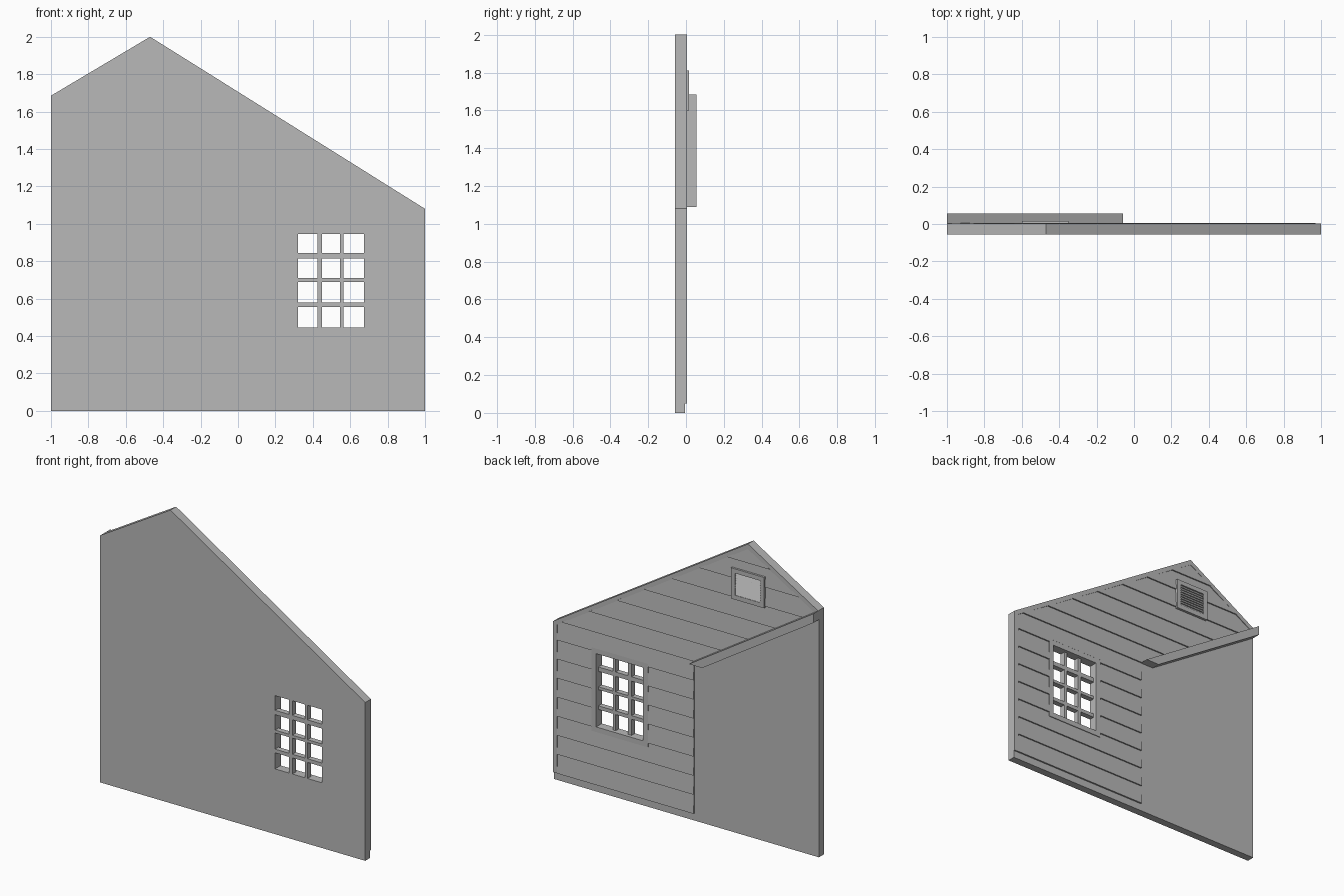
import bpy, bmesh
from mathutils import Vector

cube = bpy.data.objects.get("Cube")
if cube:
    bpy.data.objects.remove(cube, do_unlink=True)

grey = bpy.data.materials.new("plain_grey")
grey.use_nodes = True
COLOUR = (0.48, 0.48, 0.48, 1)
grey.diffuse_color = COLOUR
grey.node_tree.nodes["Principled BSDF"].inputs["Base Color"].default_value = COLOUR


def add_prism(bm, outline, y0, y1):
    """Extrude an x-z outline from y0 to y1."""
    face = bm.faces.new([bm.verts.new((x, y0, z)) for x, z in outline])
    new = bmesh.ops.extrude_face_region(bm, geom=[face])["geom"]
    verts = [v for v in new if isinstance(v, bmesh.types.BMVert)]
    bmesh.ops.translate(bm, verts=verts, vec=(0, y1 - y0, 0))


def add_box(bm, x0, x1, y0, y1, z0, z1):
    add_prism(bm, [(x0, z0), (x1, z0), (x1, z1), (x0, z1)], y0, y1)


def finish(name, bm):
    bmesh.ops.recalc_face_normals(bm, faces=bm.faces[:])
    mesh = bpy.data.meshes.new(name)
    bm.to_mesh(mesh)
    bm.free()
    mesh.materials.append(grey)
    obj = bpy.data.objects.new(name, mesh)
    bpy.context.collection.objects.link(obj)
    return obj


def clip(bm, point, keep):
    """Keep the part of a closed solid on the 'keep' side of a plane."""
    bmesh.ops.bisect_plane(bm, geom=bm.verts[:] + bm.edges[:] + bm.faces[:],
                           plane_co=point, plane_no=keep, clear_inner=True)
    edges = [e for e in bm.edges if e.is_boundary]
    if edges:
        bmesh.ops.holes_fill(bm, edges=edges, sides=0)


FRONT, WALL_BACK, TRIM_BACK = -0.057, -0.005, 0.004
RIDGE, LOW_EAVE, HIGH_EAVE = (-0.47, 2.0), (1.0, 1.08), (-1.0, 1.685)
RAIL_END = (-0.06, 1.09)
columns = [(0.32, 0.425), (0.45, 0.545), (0.565, 0.675)]
rows = [(0.445, 0.555), (0.58, 0.69), (0.71, 0.815), (0.845, 0.945)]
WX0, WX1, WZ0, WZ1 = 0.32, 0.675, 0.445, 0.945
TRIM = 0.035

# Gable wall with the window opening
bm = bmesh.new()
add_prism(bm, [(-1, 0), (1, 0), LOW_EAVE, RIDGE, HIGH_EAVE], FRONT, WALL_BACK)
wall = finish("gable_wall", bm)
bm = bmesh.new()
add_box(bm, WX0, WX1, -0.2, 0.2, WZ0, WZ1)
cutter = finish("window_cutter", bm)
cutter.hide_render = True
cutter.hide_viewport = False
mod = wall.modifiers.new("window_opening", "BOOLEAN")
mod.object, mod.operation, mod.solver = cutter, "DIFFERENCE", "EXACT"
bpy.context.view_layer.objects.active = wall
bpy.ops.object.modifier_apply(modifier=mod.name)
bpy.data.objects.remove(cutter, do_unlink=True)

# Window bars between the panes
bm = bmesh.new()
for a, b in zip(columns, columns[1:]):
    add_box(bm, a[1], b[0], FRONT, -0.02, WZ0, WZ1)
for a, b in zip(rows, rows[1:]):
    for x0, x1 in columns:
        add_box(bm, x0, x1, FRONT, -0.02, a[1], b[0])
finish("window_bars", bm)

# Window surround on the siding side
bm = bmesh.new()
for x0, x1 in ((WX0 - TRIM, WX0), (WX1, WX1 + TRIM)):
    add_box(bm, x0, x1, WALL_BACK, TRIM_BACK, WZ0 - TRIM, WZ1 + TRIM)
for z0, z1 in ((WZ0 - TRIM, WZ0), (WZ1, WZ1 + TRIM)):
    add_box(bm, WX0, WX1, WALL_BACK, TRIM_BACK, z0, z1)
finish("window_surround", bm)

# Corner board and sloping edge boards
bm = bmesh.new()
add_box(bm, 0.97, 1, WALL_BACK, TRIM_BACK, 0.05, 1.06)
for eave in (LOW_EAVE, HIGH_EAVE):
    add_prism(bm, [eave, RIDGE, (RIDGE[0], RIDGE[1] - 0.035), (eave[0], eave[1] - 0.035)],
              WALL_BACK, TRIM_BACK)
finish("edge_boards", bm)

# Lapped siding boards, clipped to the gable and around the window
START, PITCH = 0.05, 0.13
roof_low = ((1, 0, 1.05), (-0.626, 0, -1))
roof_high = ((-1, 0, 1.655), (0.594, 0, -1))
left, right = WX0 - TRIM, WX1 + TRIM
zones = [
    [((left, 0, 0), (-1, 0, 0))],
    [((right, 0, 0), (1, 0, 0))],
    [((left, 0, 0), (1, 0, 0)), ((right, 0, 0), (-1, 0, 0)), ((0, 0, WZ0 - TRIM), (0, 0, -1))],
    [((left, 0, 0), (1, 0, 0)), ((right, 0, 0), (-1, 0, 0)), ((0, 0, WZ1 + TRIM), (0, 0, 1))],
]
siding = bmesh.new()
for i in range(15):
    z0, z1 = START + i * PITCH, START + (i + 1) * PITCH
    if i < 8:
        lower_edge = ((RAIL_END[0], 0, 0), (1, 0, 0))
    else:
        lower_edge = ((RAIL_END[0], 0, RAIL_END[1]), (0.633, 0, 1))
    for zone in zones:
        board = bmesh.new()
        add_box(board, -1, 0.97, WALL_BACK, 0.006, z0, z1)
        for v in board.verts:
            if v.co.z > z1 - 0.01 and v.co.y > 0:
                v.co.y = -0.003
        for point, keep in [roof_low, roof_high, lower_edge] + zone:
            clip(board, Vector(point), Vector(keep).normalized())
        part = bpy.data.meshes.new("board")
        board.to_mesh(part)
        siding.from_mesh(part)
        board.free()
        bpy.data.meshes.remove(part)
finish("siding", siding)

# Sloping rail with a level-cut lower end
bm = bmesh.new()
add_prism(bm, [RAIL_END, HIGH_EAVE, (-1, 1.622), (-0.16, 1.09)], WALL_BACK, 0.055)
finish("sloping_rail", bm)

# Louvred gable vent
VX0, VX1, VZ0, VZ1 = -0.6, -0.35, 1.6, 1.81
bm = bmesh.new()
for x0, x1 in ((VX0, VX0 + 0.03), (VX1 - 0.03, VX1)):
    add_box(bm, x0, x1, WALL_BACK, 0.015, VZ0, VZ1)
for z0, z1 in ((VZ0, VZ0 + 0.03), (VZ1 - 0.03, VZ1)):
    add_box(bm, VX0 + 0.03, VX1 - 0.03, WALL_BACK, 0.015, z0, z1)
finish("vent_frame", bm)
bm = bmesh.new()
COUNT = 9
step = (VZ1 - VZ0 - 0.06) / COUNT
for i in range(COUNT):
    z0 = VZ0 + 0.03 + i * step
    add_box(bm, VX0 + 0.03, VX1 - 0.03, WALL_BACK, 0.012, z0, z0 + step)
    for v in bm.verts:
        if v.co.z > z0 + step * 0.9 and v.co.y > 0:
            v.co.y = 0.004
finish("vent_slats", bm)
